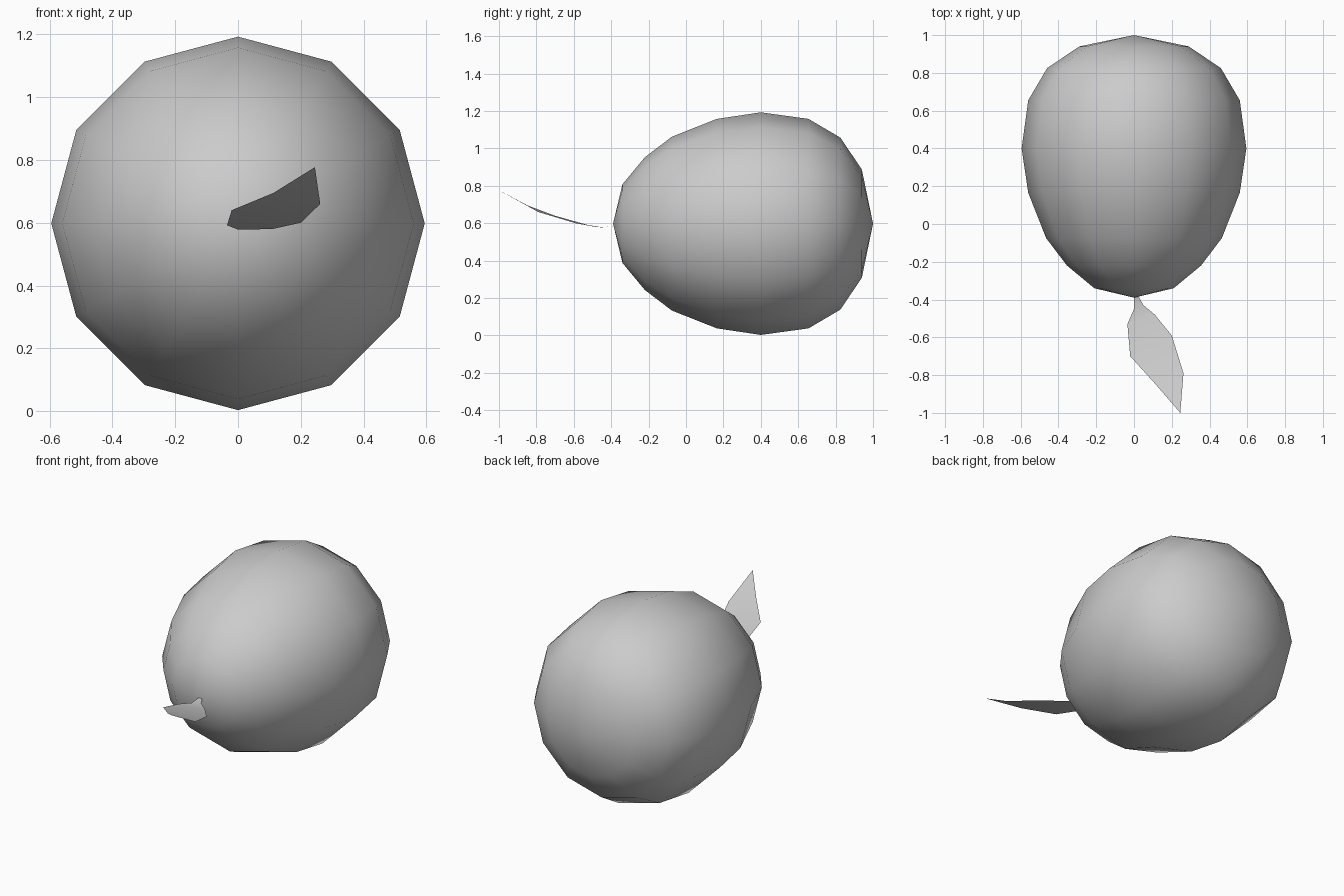
import bpy, bmesh, math
from mathutils import Vector

if "Cube" in bpy.data.objects:
    bpy.data.objects.remove(bpy.data.objects["Cube"])


def make_object(name, bm):
    bmesh.ops.recalc_face_normals(bm, faces=bm.faces)
    mesh = bpy.data.meshes.new(name)
    bm.to_mesh(mesh)
    bm.free()
    obj = bpy.data.objects.new(name, mesh)
    bpy.context.collection.objects.link(obj)
    for p in mesh.polygons:
        p.use_smooth = True
    return obj


# Fruit body: 12-sided lathe around the y axis, given as (y, radius)
SIDES, AXIS_Z = 12, 0.598
profile = [(-0.34, 0.21), (-0.22, 0.355), (-0.075, 0.465), (0.165, 0.56),
           (0.40, 0.595), (0.655, 0.56), (0.825, 0.46), (0.94, 0.29)]
bm = bmesh.new()
rings = []
for y, r in profile:
    rings.append([bm.verts.new((r * math.sin(i * math.tau / SIDES), y,
                                AXIS_Z + r * math.cos(i * math.tau / SIDES)))
                  for i in range(SIDES)])
front_pole = bm.verts.new((0, -0.39, AXIS_Z))
back_pole = bm.verts.new((0, 1.0, AXIS_Z))
for i in range(SIDES):
    j = (i + 1) % SIDES
    for a, b in zip(rings, rings[1:]):
        bm.faces.new((a[i], a[j], b[j], b[i]))
    bm.faces.new((front_pole, rings[0][j], rings[0][i]))
    bm.faces.new((back_pole, rings[-1][i], rings[-1][j]))
make_object("fruit_body", bm)

# Leaf: thin curved sheet, rows of left and right edge points
rows = [((0.0, -0.385, 0.585), (0.025, -0.385, 0.585)),
        ((0.0, -0.45, 0.578), (0.05, -0.43, 0.58)),
        ((-0.035, -0.53, 0.592), (0.11, -0.48, 0.58)),
        ((-0.02, -0.70, 0.64), (0.20, -0.59, 0.60)),
        ((0.113, -0.847, 0.695), (0.262, -0.79, 0.66))]
bm = bmesh.new()
edges = [[bm.verts.new(p) for p in row] for row in rows]
for (l0, r0), (l1, r1) in zip(edges, edges[1:]):
    bm.faces.new((l0, r0, r1, l1))
tip = bm.verts.new((0.245, -1.0, 0.777))
bm.faces.new((edges[-1][0], edges[-1][1], tip))
make_object("leaf", bm)
